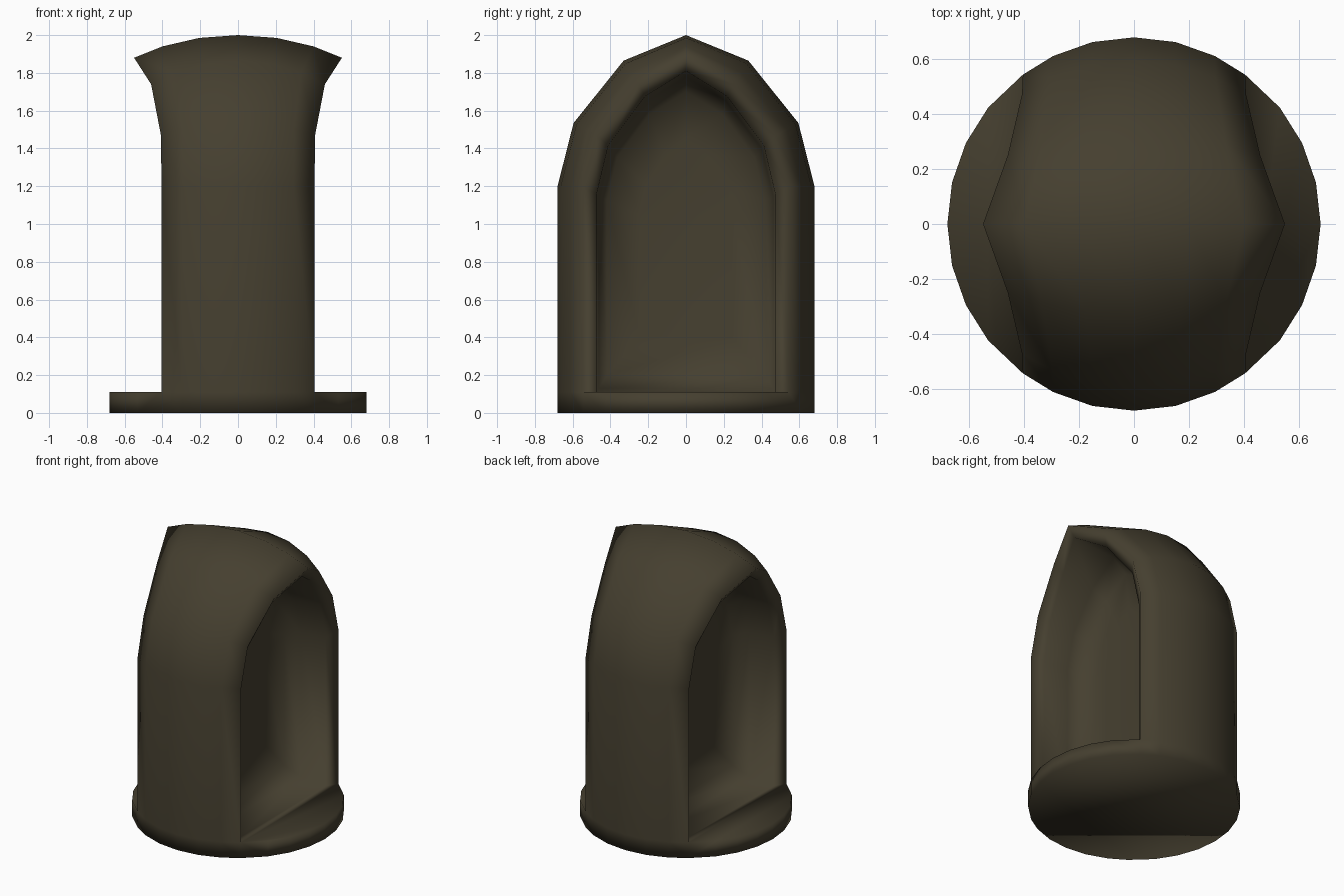
import bpy, bmesh, math

if "Cube" in bpy.data.objects:
    bpy.data.objects.remove(bpy.data.objects["Cube"])

mat = bpy.data.materials.new("dark olive brown")
mat.diffuse_color = (0.060, 0.050, 0.029, 1)
mat.use_nodes = True
mat.node_tree.nodes["Principled BSDF"].inputs["Base Color"].default_value = mat.diffuse_color

# Arch stations: centre-line y, z, edge drop in y, z, half width at the edge
half = [(0.68, 0.0, 0.136, 0, 0.405),
        (0.68, 0.11, 0.136, 0, 0.405),
        (0.68, 1.20, 0.136, 0, 0.405),
        (0.595, 1.535, 0.122, 0.065, 0.408),
        (0.33, 1.865, 0.08, 0.125, 0.46),
        (0, 2.0, 0, 0.12, 0.55)]
stations = half + [(-y, z, -dy, dz, w) for y, z, dy, dz, w in half[-2::-1]]
# Cross-section: fraction of half width, fraction of edge drop
section = [(-1, 1), (-0.728, 0.5), (-0.374, 0.125), (0, 0), (0.374, 0.125), (0.728, 0.5), (1, 1)]

# Curved arch hull swept over the top
bm = bmesh.new()
grid = [[bm.verts.new((w * u, y - dy * s, z - dz * s)) for u, s in section]
        for y, z, dy, dz, w in stations]
for a, b in zip(grid, grid[1:]):
    for i in range(len(section) - 1):
        bm.faces.new((a[i], a[i + 1], b[i + 1], b[i]))

# Deep rounded niche on each side: y scale, floor height, top height, depth rule
rings = [(0.87, 0.11, 1.81, lambda w: w - 0.05),
         (0.85, 0.13, 1.78, lambda w: 0.17),
         (0.77, 0.20, 1.70, lambda w: 0.07),
         (0.45, 0.40, 1.45, lambda w: 0.04)]
floor = {}
angles = [math.radians(360 / 28 * k) for k in range(3, -4, -1)]
for side, col in ((-1, 0), (1, -1)):
    rim = [row[col] for row in grid[1:-1]]
    prev = rim
    for ky, zb, zt, depth in rings:
        cur = []
        for v, st in zip(rim, stations[1:-1]):
            t = (v.co.z - 0.11) / 1.77
            cur.append(bm.verts.new((side * depth(st[4]), v.co.y * ky, zb + (zt - zb) * t)))
        n = len(cur)
        for i in range(n):
            j = (i + 1) % n
            bm.faces.new((prev[i], prev[j], cur[j], cur[i]))
        prev = cur
    bm.faces.new(prev)

    # Round base ledge beside the niche
    loops = []
    for z, row in ((0.0, 0), (0.11, 1)):
        start, end = grid[row][col], grid[-1 - row][col]
        arc = [bm.verts.new((side * 0.68 * math.cos(a), 0.68 * math.sin(a), z)) for a in angles]
        loops.append([start] + arc + [end])
    low, high = loops
    for i in range(len(low) - 1):
        bm.faces.new((low[i], low[i + 1], high[i + 1], high[i]))
    bm.faces.new(high)
    floor[side] = low

# Underside
bm.faces.new(grid[0][:-1] + floor[1] + grid[-1][-2:0:-1] + floor[-1][:0:-1])

bmesh.ops.recalc_face_normals(bm, faces=bm.faces)
for f in bm.faces:
    f.smooth = True
me = bpy.data.meshes.new("arched_body")
bm.to_mesh(me)
bm.free()
me.materials.append(mat)
bpy.context.collection.objects.link(bpy.data.objects.new("arched_body", me))
